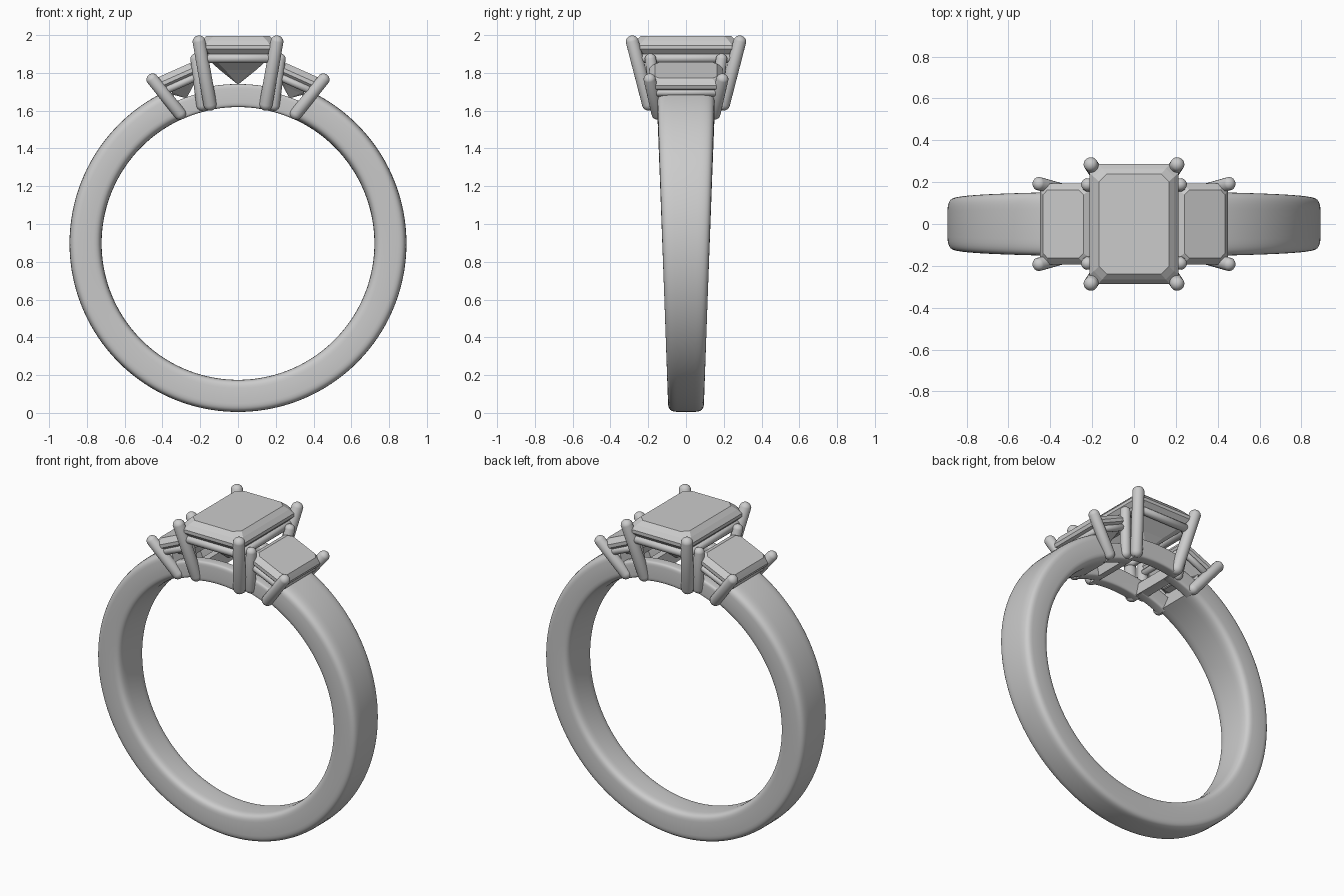
import bpy, bmesh, math
from mathutils import Vector, Matrix

if "Cube" in bpy.data.objects:
    bpy.data.objects.remove(bpy.data.objects["Cube"])

CZ, R_IN, R_OUT = 0.897, 0.722, 0.892


def finish(name, bm, smooth=True):
    bmesh.ops.recalc_face_normals(bm, faces=bm.faces[:])
    me = bpy.data.meshes.new(name)
    bm.to_mesh(me)
    bm.free()
    ob = bpy.data.objects.new(name, me)
    bpy.context.collection.objects.link(ob)
    for o in bpy.context.selected_objects:
        o.select_set(False)
    ob.select_set(True)
    bpy.context.view_layer.objects.active = ob
    if smooth:
        bpy.ops.object.shade_smooth_by_angle(angle=math.radians(40))
    return ob


def loft(name, rings, closed=False, smooth=True):
    """Skin equal-sized rings of points; cap the ends unless closed."""
    bm = bmesh.new()
    vs = [[bm.verts.new(p) for p in ring] for ring in rings]
    n = len(vs[0])
    pairs = list(zip(vs, vs[1:])) + ([(vs[-1], vs[0])] if closed else [])
    for a, b in pairs:
        for i in range(n):
            bm.faces.new((a[i], a[(i + 1) % n], b[(i + 1) % n], b[i]))
    if not closed:
        bm.faces.new(vs[0])
        bm.faces.new(vs[-1])
    return finish(name, bm, smooth)


def sector(name, a0, a1, section, steps):
    """Sweep section(angle) -> (radius, y) points round the finger; angle from top, degrees."""
    rings = []
    for k in range(steps + 1):
        a = math.radians(a0 + (a1 - a0) * k / steps)
        rings.append([(r * math.sin(a), y, CZ + r * math.cos(a)) for r, y in section(a)])
    return loft(name, rings)


def rounded(rc, rh, yc, yh, power, n=40):
    def se(v):
        return math.copysign(abs(v) ** (2 / power), v)
    return [(rc + rh * se(math.cos(t)), yc + yh * se(math.sin(t)))
            for t in (2 * math.pi * i / n for i in range(n))]


def prong(name, bottom, top, r):
    b, t = Vector(bottom), Vector(top)
    bm = bmesh.new()
    bmesh.ops.create_uvsphere(bm, u_segments=20, v_segments=12, radius=r)
    d = t - b
    for v in bm.verts:
        if v.co.z > 1e-4:
            v.co.z += d.length
    rot = d.to_track_quat('Z', 'Y').to_matrix().to_4x4()
    bmesh.ops.transform(bm, matrix=Matrix.Translation(b) @ rot, verts=bm.verts[:])
    finish(name, bm)


def octagon(hx, hy, c, z):
    return [(hx, -hy + c, z), (hx, hy - c, z), (hx - c, hy, z), (-hx + c, hy, z),
            (-hx, hy - c, z), (-hx, -hy + c, z), (-hx + c, -hy, z), (hx - c, -hy, z)]


def stone(name, hx, hy, crown, depth, mat):
    """Step cut gem, girdle at local z = 0."""
    layers = [(0.05, hy - hx * 0.85, 0.005, -depth),
              (hx * .5 / hx * 1, 1, 1, 0)][:1]
    rings = [octagon(0.004, hy - hx * 0.9, 0.002, -depth)]
    for inset, z in ((0.55, -depth * .62), (0.22, -depth * .3), (0, -0.01), (0, 0.01),
                     (0.10, crown * .6), (0.22, crown)):
        d = inset * hx
        rings.append(octagon(hx - d, hy - d, hx * 0.2 * (1 - inset * .6), z))
    ob = loft(name, rings, smooth=False)
    ob.matrix_world = mat


def wire_loop(name, hx, hy, c, r, mat):
    cu = bpy.data.curves.new(name, 'CURVE')
    cu.dimensions = '3D'
    cu.bevel_depth, cu.bevel_resolution = r, 4
    sp = cu.splines.new('POLY')
    pts = octagon(hx, hy, c, 0)
    sp.points.add(len(pts) - 1)
    for p, q in zip(sp.points, pts):
        p.co = (*q, 1)
    sp.use_cyclic_u = True
    ob = bpy.data.objects.new(name, cu)
    bpy.context.collection.objects.link(ob)
    ob.matrix_world = mat


# Shank: open at the top, narrowing towards the bottom
def shank_section(a):
    yh = 0.0955 + 0.03 * (1 + math.cos(a))
    return rounded((R_IN + R_OUT) / 2, (R_OUT - R_IN) / 2, 0, yh, 5)


sector("shank", 23.5, 336.5, shank_section, 140)

# Open gallery under the stones: front and back rails plus cross bars
for s, side in ((-1, "front"), (1, "back")):
    sector(f"centre_rail_{side}", -13, 13,
           lambda a: rounded(0.783, 0.061, s * 0.172, 0.036, 6, 32), 14)
    for a0, lr in ((-25, "left"), (11, "right")):
        sector(f"side_rail_{lr}_{side}", a0, a0 + 14,
               lambda a: rounded(0.771, 0.05, s * 0.122, 0.034, 6, 32), 8)
for a0, lr in ((-14.5, "left"), (10.5, "right")):
    sector(f"cross_bar_{lr}", a0, a0 + 4, lambda a: rounded(0.765, 0.042, 0, 0.17, 6, 32), 4)

# Centre stone, its wire and four prongs
stone("centre_stone", 0.213, 0.286, 0.06, 0.195, Matrix.Translation((0, 0, 1.936)))
wire_loop("centre_wire", 0.186, 0.257, 0.035, 0.024, Matrix.Translation((0, 0, 1.877)))
for sx in (-1, 1):
    for sy in (-1, 1):
        prong("centre_prong", (sx * 0.148, sy * 0.198, 1.635), (sx * 0.206, sy * 0.284, 1.963), 0.035)
        prong("side_prong_outer", (sx * 0.308, sy * 0.15, 1.585), (sx * 0.452, sy * 0.192, 1.764), 0.033)
        prong("side_prong_inner", (sx * 0.19, sy * 0.152, 1.63), (sx * 0.222, sy * 0.188, 1.872), 0.031)

# Tilted side stones and wires
for s, lr in ((-1, "left"), (1, "right")):
    tilt = Matrix.Translation((s * 0.322, 0, 1.778)) @ Matrix.Rotation(s * math.radians(24), 4, 'Y')
    stone(f"side_stone_{lr}", 0.135, 0.193, 0.04, 0.12, tilt)
    wire_loop(f"side_wire_{lr}", 0.112, 0.172, 0.025, 0.02,
              tilt @ Matrix.Translation((0, 0, -0.04)))
